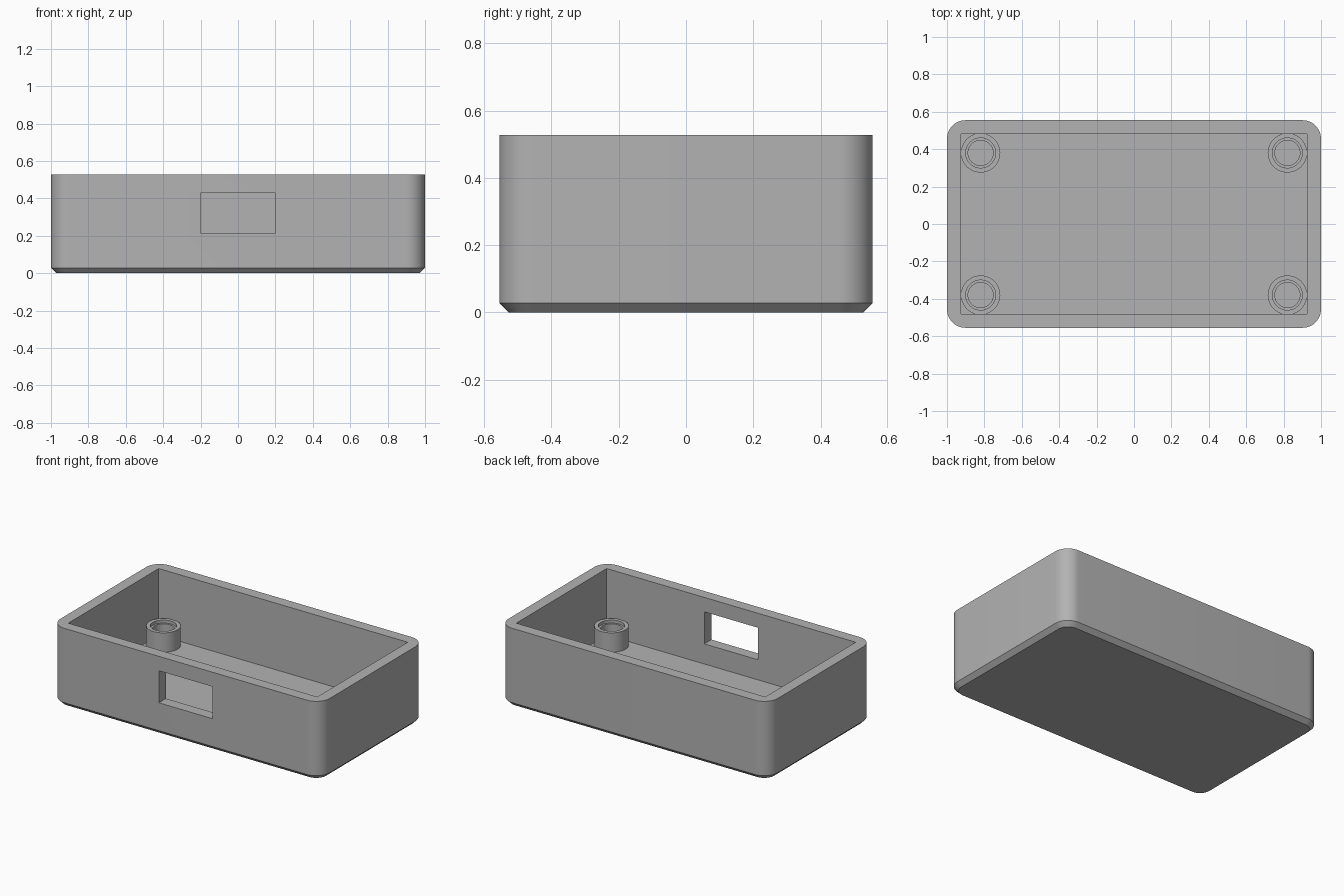
import bpy, bmesh, math
from mathutils import Matrix

old = bpy.data.objects.get("Cube")
if old:
    bpy.data.objects.remove(old, do_unlink=True)

HX, HY, HEIGHT = 1.0, 0.555, 0.527      # outer half sizes and height
IX, IY, FLOOR = 0.925, 0.48, 0.08       # inner half sizes and floor level
RADIUS, CHAMFER = 0.1, 0.028

grey = bpy.data.materials.new("plain grey")
grey.use_nodes = True
colour = (0.45, 0.45, 0.45, 1)
grey.diffuse_color = colour
grey.node_tree.nodes["Principled BSDF"].inputs["Base Color"].default_value = colour


def make_object(name, bm):
    bmesh.ops.recalc_face_normals(bm, faces=bm.faces)
    mesh = bpy.data.meshes.new(name)
    bm.to_mesh(mesh)
    bm.free()
    mesh.materials.append(grey)
    obj = bpy.data.objects.new(name, mesh)
    bpy.context.collection.objects.link(obj)
    return obj


def box(name, lo, hi):
    bm = bmesh.new()
    size = [b - a for a, b in zip(lo, hi)]
    mid = [(a + b) / 2 for a, b in zip(lo, hi)]
    bmesh.ops.create_cube(bm, size=1, matrix=Matrix.Translation(mid) @ Matrix.Diagonal((*size, 1)))
    return make_object(name, bm)


def rounded_ring(bm, inset, z, steps=12):
    """Ring of vertices round a rectangle with rounded corners."""
    r = RADIUS - inset
    ring = []
    for k, (sx, sy) in enumerate(((1, 1), (-1, 1), (-1, -1), (1, -1))):
        for i in range(steps + 1):
            a = math.pi / 2 * (k + i / steps)
            ring.append(bm.verts.new((sx * (HX - RADIUS) + r * math.cos(a),
                                      sy * (HY - RADIUS) + r * math.sin(a), z)))
    return ring


def loft(bm, rings, closed=False):
    pairs = list(zip(rings, rings[1:] + rings[:1] if closed else rings[1:]))
    for a, b in pairs:
        n = len(a)
        for i in range(n):
            j = (i + 1) % n
            bm.faces.new((a[i], a[j], b[j], b[i]))


def cut(target, cutter):
    mod = target.modifiers.new("cut " + cutter.name, 'BOOLEAN')
    mod.operation = 'DIFFERENCE'
    mod.solver = 'EXACT'
    mod.object = cutter
    bpy.context.view_layer.objects.active = target
    bpy.ops.object.modifier_apply(modifier=mod.name)
    bpy.data.objects.remove(cutter, do_unlink=True)


# Outer shell with rounded corners and a chamfered foot
bm = bmesh.new()
rings = [rounded_ring(bm, CHAMFER, 0), rounded_ring(bm, 0, CHAMFER), rounded_ring(bm, 0, HEIGHT)]
loft(bm, rings)
bm.faces.new(rings[0])
bm.faces.new(rings[-1])
case = make_object("case", bm)

# Square-cornered cavity and the port opening in the front wall
cut(case, box("cavity", (-IX, -IY, FLOOR), (IX, IY, HEIGHT + 0.1)))
cut(case, box("port_opening", (-0.2, -HY - 0.1, 0.215), (0.2, -IY + 0.1, 0.43)))
parts = [case]

# Hollow screw posts with a counterbored mouth: (radius, height) profile
profile = [(0.105, FLOOR - 0.02), (0.105, 0.21), (0.08, 0.21), (0.08, 0.19),
           (0.067, 0.19), (0.067, FLOOR - 0.02)]
for side, sx in (("left", 1), ("right", -1)):
    for end, sy in (("back", 1), ("front", -1)):
        bm = bmesh.new()
        rings = [[bm.verts.new((sx * 0.82 + r * math.cos(math.tau * i / 48),
                                sy * 0.38 + r * math.sin(math.tau * i / 48), z))
                  for i in range(48)] for r, z in profile]
        loft(bm, rings, closed=True)
        parts.append(make_object(f"screw_post_{end}_{side}", bm))

# Smooth the round surfaces, keep hard edges sharp
bpy.ops.object.select_all(action='DESELECT')
for obj in parts:
    obj.select_set(True)
bpy.context.view_layer.objects.active = case
bpy.ops.object.shade_smooth_by_angle(angle=math.radians(30))
